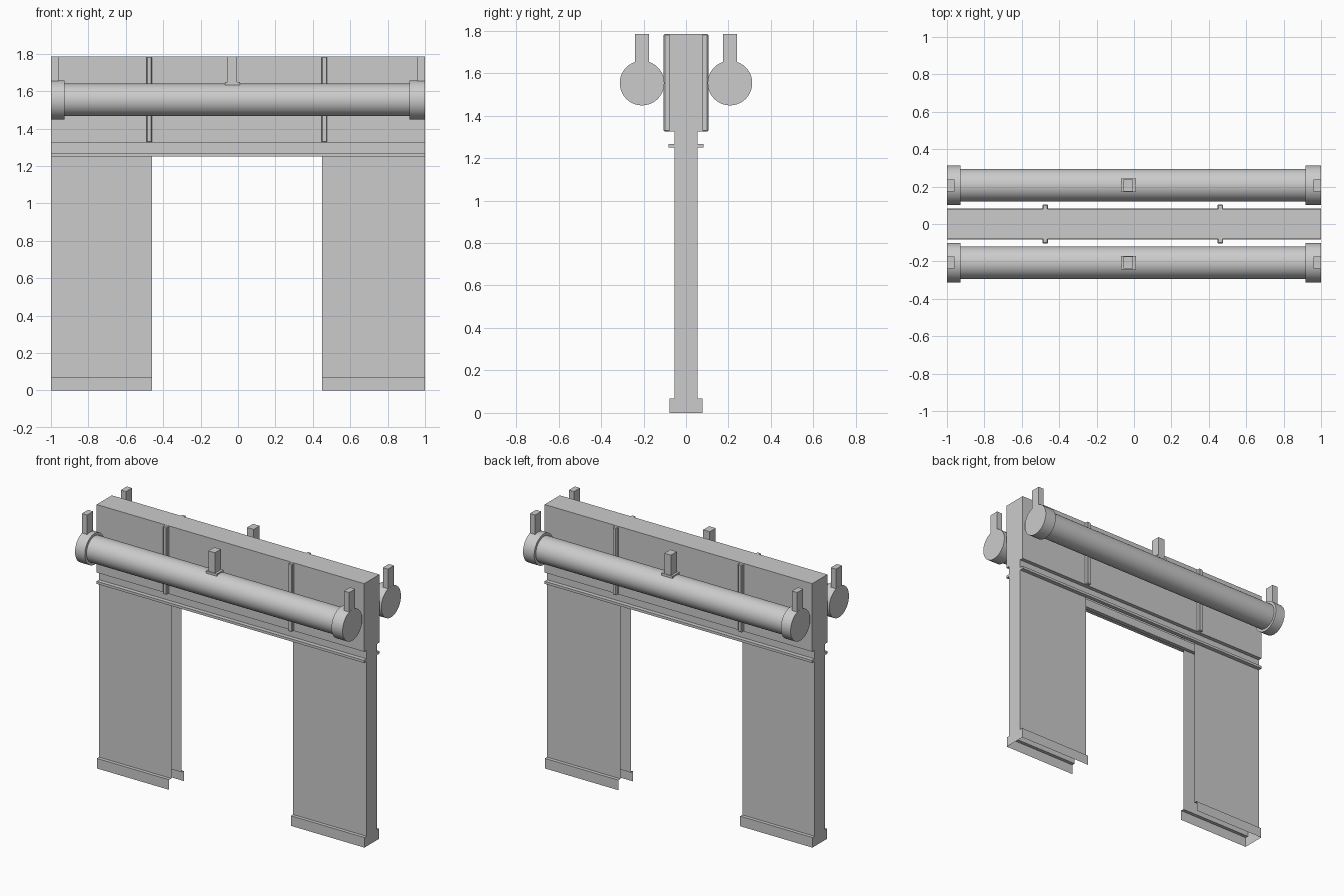
import bpy, bmesh, math

if "Cube" in bpy.data.objects:
    bpy.data.objects.remove(bpy.data.objects["Cube"])


def make_object(name, bm):
    mesh = bpy.data.meshes.new(name)
    bmesh.ops.remove_doubles(bm, verts=bm.verts, dist=1e-5)
    bm.to_mesh(mesh)
    bm.free()
    ob = bpy.data.objects.new(name, mesh)
    bpy.context.collection.objects.link(ob)
    return ob


def wall_section(name, half, x0, x1, caps, bridge_top):
    """Sweep a half (y, z) profile along x on both faces of the wall; cap chosen ends."""
    bm = bmesh.new()
    back = [(-y, z) for y, z in reversed(half)]
    loop = half + back
    rows = [[bm.verts.new((x, y, z)) for y, z in loop] for x in (x0, x1)]
    for i in range(len(loop) - 1):
        if i == len(half) - 1 and not bridge_top:
            continue
        bm.faces.new((rows[0][i], rows[1][i], rows[1][i + 1], rows[0][i + 1]))
    if 0 in caps:
        bm.faces.new(rows[0])
    if 1 in caps:
        bm.faces.new(rows[1][::-1])
    return make_object(name, bm)


def box(name, x0, x1, y0, y1, z0, z1, bevel=0):
    bm = bmesh.new()
    bmesh.ops.create_cube(bm, size=1)
    for v in bm.verts:
        v.co = ((x0 + x1) / 2 + v.co.x * (x1 - x0),
                (y0 + y1) / 2 + v.co.y * (y1 - y0),
                (z0 + z1) / 2 + v.co.z * (z1 - z0))
    ob = make_object(name, bm)
    if bevel:
        mod = ob.modifiers.new("bevel", 'BEVEL')
        mod.width = bevel
        mod.segments = 1
    return ob


def cylinder(name, x0, x1, y, z, r):
    bpy.ops.mesh.primitive_cylinder_add(
        vertices=40, radius=r, depth=x1 - x0,
        location=((x0 + x1) / 2, y, z), rotation=(0, math.pi / 2, 0))
    bpy.context.object.name = name
    bpy.ops.object.shade_smooth_by_angle(angle=math.radians(35))


TOP = 1.785

# Hollow wall legs with a plinth, open below and at the doorway
leg = [(-.078, 0), (-.078, .068), (-.055, .068), (-.055, 1.25)]
wall_section("left_leg", leg, -1, -.46, (0,), False)
wall_section("right_leg", leg, .45, 1, (1,), False)

# Lintel with trim strip and thicker upper wall
lintel = [(-.055, 1.25), (-.083, 1.25), (-.083, 1.267), (-.055, 1.267),
          (-.055, 1.325), (-.081, 1.325), (-.081, TOP)]
wall_section("lintel", lintel, -1, 1, (0, 1), True)

for side, s in (("front", -1), ("back", 1)):
    # Vertical ribs on the upper wall
    for i, x in enumerate((-.475, .462)):
        y0, y1 = sorted((s * .07, s * .105))
        box(f"{side}_rib_{i}", x - .015, x + .015, y0, y1, 1.325, TOP - .001, .005)

    # Pipe with end collars
    py, pz = s * .207, 1.553
    cylinder(f"{side}_pipe", -.98, .98, py, pz, .087)
    cylinder(f"{side}_collar_left", -1, -.927, py, pz, .105)
    cylinder(f"{side}_collar_right", .917, 1, py, pz, .105)

    # Hanger posts and the middle foot plate
    for n, x0, x1, z0 in (("left", -.999, -.96, 1.64), ("middle", -.055, -.005, 1.635),
                          ("right", .96, .999, 1.64)):
        box(f"{side}_hanger_{n}", x0, x1, py - .032, py + .032, z0, TOP)
    box(f"{side}_hanger_plate", -.07, .012, py - .036, py + .036, 1.63, 1.648)
